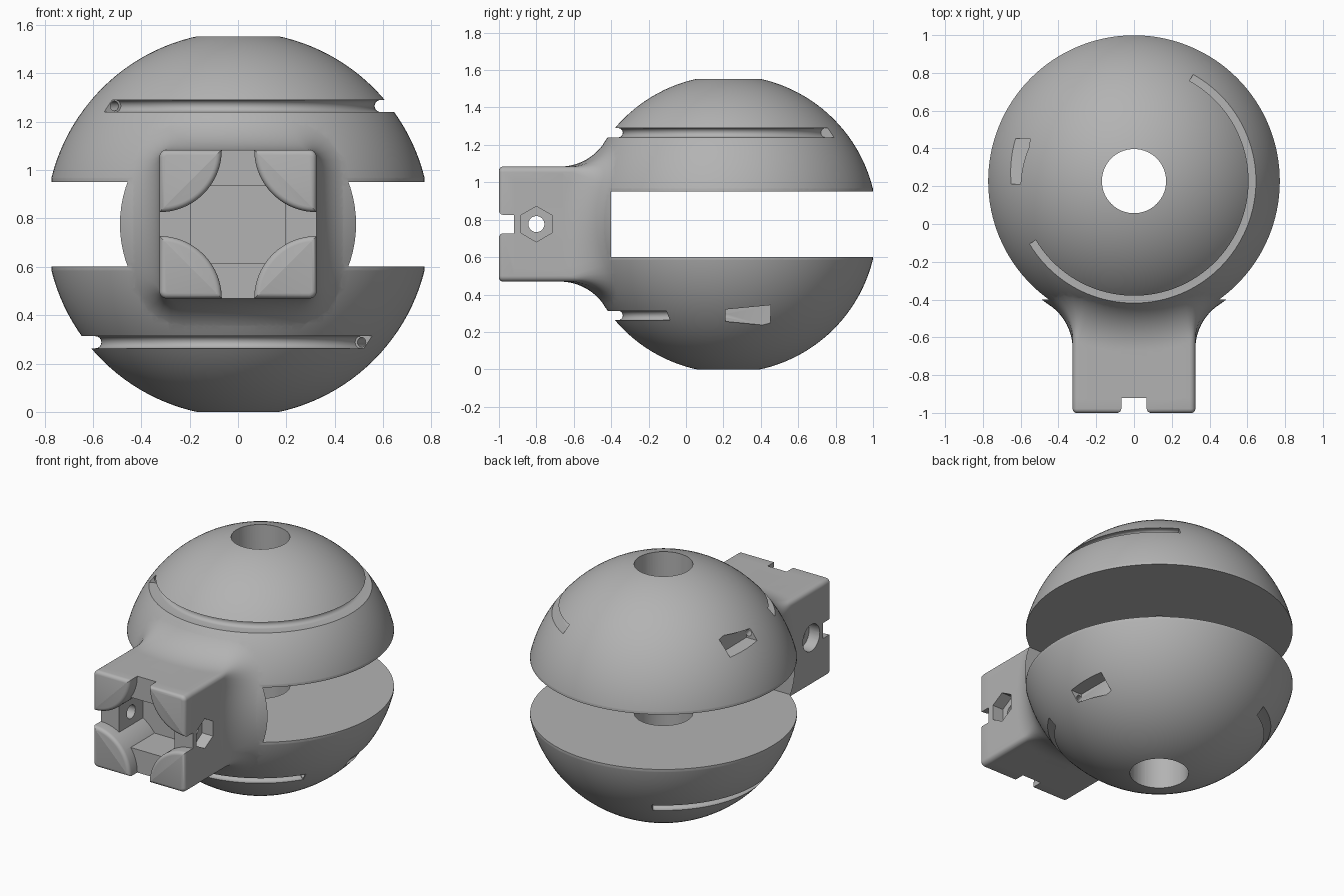
import bpy, bmesh
from math import sin, cos, pi, radians, sqrt
from mathutils import Vector

if "Cube" in bpy.data.objects:
    bpy.data.objects.remove(bpy.data.objects["Cube"], do_unlink=True)

# Main sizes; everything is built around the ball centre, then moved into place
R, CY, CZ = 0.795, 0.227, 0.7765
HX, HZ, CORNER = 0.325, 0.3075, 0.03      # mounting block half sizes
FILLET = 0.283
FRONT, CHANNEL, FLOOR = -1.0 - CY, -0.92 - CY, -0.68 - CY

grey = bpy.data.materials.new("plain grey")
grey.use_nodes = True
grey.diffuse_color = (0.45, 0.45, 0.45, 1)
grey.node_tree.nodes["Principled BSDF"].inputs["Base Color"].default_value = grey.diffuse_color


def finish(name, bm):
    bmesh.ops.recalc_face_normals(bm, faces=bm.faces[:])
    mesh = bpy.data.meshes.new(name)
    bm.to_mesh(mesh)
    bm.free()
    mesh.materials.append(grey)
    obj = bpy.data.objects.new(name, mesh)
    bpy.context.collection.objects.link(obj)
    return obj


def loft(name, rings, round_front=0):
    """Closed solid through equal-length rings of points."""
    bm = bmesh.new()
    rows = [[bm.verts.new(p) for p in ring] for ring in rings]
    n = len(rows[0])
    for a, b in zip(rows, rows[1:]):
        for i in range(n):
            j = (i + 1) % n
            bm.faces.new((a[i], a[j], b[j], b[i]))
    front = bm.faces.new(rows[0])
    bm.faces.new(rows[-1])
    if round_front:
        bmesh.ops.recalc_face_normals(bm, faces=bm.faces[:])
        bmesh.ops.bevel(bm, geom=list(front.edges), offset=round_front,
                        segments=4, profile=0.5, affect='EDGES')
    return finish(name, bm)


def box(name, x0, x1, y0, y1, z0, z1):
    return loft(name, [[(x0, y, z0), (x1, y, z0), (x1, y, z1), (x0, y, z1)] for y in (y0, y1)])


def rod(name, axis, radius, a, b, sides, u=0, v=0):
    """Prism along x or z, centred on (u, v) in the other two axes."""
    rings = []
    for d in (a, b):
        ring = []
        for i in range(sides):
            t = pi / 2 + 2 * pi * i / sides
            p, q = u + radius * cos(t), v + radius * sin(t)
            ring.append((d, p, q) if axis == "x" else (p, q, d))
        rings.append(ring)
    return loft(name, rings)


def combine(target, other, operation):
    other.hide_render = True
    mod = target.modifiers.new(operation, 'BOOLEAN')
    mod.operation, mod.object, mod.solver = operation, other, 'EXACT'
    bpy.context.view_layer.objects.active = target
    bpy.ops.object.modifier_apply(modifier=mod.name)
    bpy.data.objects.remove(other, do_unlink=True)


# Block outline: points with outward normals
outline = []
signs = [(1, 1), (-1, 1), (-1, -1), (1, -1)]
for k, (sx, sz) in enumerate(signs):
    for i in range(7):
        t = pi / 2 * (k + i / 6)
        outline.append((Vector((sx * (HX - CORNER) + CORNER * cos(t), 0,
                                sz * (HZ - CORNER) + CORNER * sin(t))),
                        Vector((cos(t), 0, sin(t)))))
    nx, nz = signs[(k + 1) % 4]
    t = pi / 2 * (k + 1)
    normal = Vector((cos(t), 0, sin(t)))
    start = outline[-1][0]
    end = Vector((nx * (HX - CORNER), 0, nz * (HZ - CORNER))) + normal * CORNER
    outline += [(start.lerp(end, i / 12), normal) for i in range(1, 12)]

# Block with a rolling-ball fillet that flares into the ball
STEPS = 14
rings = [[p + Vector((0, CHANNEL, 0)) for p, n in outline]]
rings += [[] for i in range(STEPS + 2)]
for p, n in outline:
    c = p + n * FILLET
    c.y = -sqrt((R - 0.001 + FILLET) ** 2 - c.x ** 2 - c.z ** 2)
    for i in range(STEPS + 1):
        rings[i + 1].append(c + FILLET * (-n).slerp(-c.normalized(), i / STEPS))
    rings[-1].append(rings[-2][-1] * 0.85)
block = loft("block", rings)
combine(block, box("pocket", -0.195, 0.195, FRONT, FLOOR, -0.16, 0.16), 'DIFFERENCE')

# Four quarter-round corner pads
profile = [(0.258 * cos(t), 0.258 * sin(t)) for t in (pi / 2 * i / 20 for i in range(21))]
profile += [(CORNER * (1 - cos(t)), CORNER * (1 - sin(t))) for t in (pi / 2 * i / 6 for i in range(7))]
for sx, sz in signs:
    pad = loft("pad", [[(sx * (HX - u), y, sz * (HZ - v)) for u, v in profile]
                       for y in (FRONT, FLOOR + 0.02)], round_front=0.022)
    combine(block, pad, 'UNION')

# Ball
bm = bmesh.new()
bmesh.ops.create_uvsphere(bm, u_segments=128, v_segments=64, radius=R)
body = finish("split_ball_with_mount", bm)
combine(body, block, 'UNION')

# Open slot from the back, with a narrow flat rim
combine(body, box("slot", -1, 1, -0.4 - CY, 1, -0.175, 0.175), 'DIFFERENCE')
rim = box("rim", -1, 1, -0.4 - CY, 1, -0.2, 0.2)
combine(rim, rod("rim_core", "z", 0.772, -0.3, 0.3, 128), 'DIFFERENCE')
combine(body, rim, 'DIFFERENCE')

# Vertical bore
combine(body, rod("bore", "z", 0.17, -1, 1, 64), 'DIFFERENCE')

# Cord groove, anchor window and joining tunnel, repeated half a turn about y
GZ = 0.4885
section = [(0.75, -0.025)]
section += [(0.59 - 0.025 * cos(t), 0.025 * sin(t)) for t in (-pi / 2 + pi * i / 8 for i in range(9))]
section += [(0.75, 0.025)]
for s in (1, -1):
    rings = []
    for i in range(85):
        t = radians(61 - 2.5 * i)
        rings.append([(s * r * cos(t), r * sin(t), s * (GZ + z)) for r, z in section])
    combine(body, loft("groove", rings), 'DIFFERENCE')

    window = [[(s * x, y, s * (GZ + z)) for x, z in ((-0.8, -h), (inner, -h), (inner, h), (-0.8, h))]
              for y, inner, h in ((-0.015, -0.575, 0.032), (0.225, -0.55, 0.055))]
    combine(body, loft("window", window), 'DIFFERENCE')

    tunnel = [[(s * (x + 0.02 * cos(pi * i / 8)), y, s * (GZ + 0.02 * sin(pi * i / 8)))
               for i in range(16)] for x, y in ((-0.505, -0.33), (-0.6, 0.02))]
    combine(body, loft("tunnel", tunnel), 'DIFFERENCE')

# Cross bolt: through hole, hex nut recess on the left, round head recess on the right
BY = -0.8 - CY
combine(body, rod("bolt_hole", "x", 0.043, -0.5, 0.5, 24, BY), 'DIFFERENCE')
combine(body, rod("nut_recess", "x", 0.095, 0.25, 0.5, 6, BY), 'DIFFERENCE')
combine(body, rod("head_recess", "x", 0.085, -0.5, -0.25, 32, BY), 'DIFFERENCE')

# Place and shade
for v in body.data.vertices:
    v.co += Vector((0, CY, CZ))
for o in bpy.context.selected_objects:
    o.select_set(False)
body.select_set(True)
bpy.context.view_layer.objects.active = body
bpy.ops.object.shade_smooth_by_angle(angle=radians(30))
